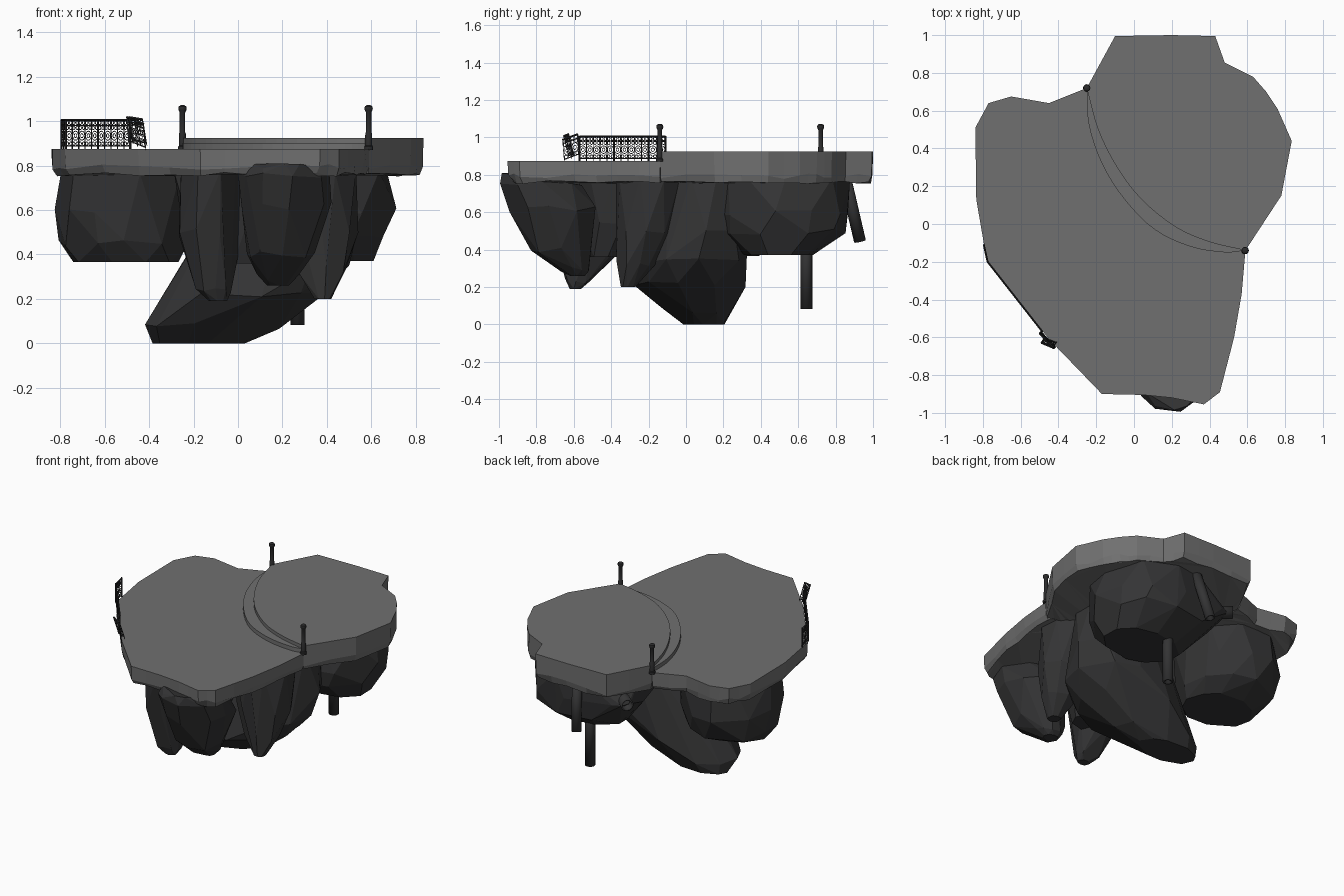
import bpy, bmesh, math, random
from mathutils import Vector, Matrix

if "Cube" in bpy.data.objects:
    bpy.data.objects.remove(bpy.data.objects["Cube"])

random.seed(7)


def material(name, rgb):
    m = bpy.data.materials.new(name)
    m.diffuse_color = (*rgb, 1)
    m.use_nodes = True
    m.node_tree.nodes["Principled BSDF"].inputs["Base Color"].default_value = m.diffuse_color
    return m


STONE = material("grey paving", (0.162, 0.162, 0.162))
ROCK = material("dark rock", (0.034, 0.034, 0.035))
IRON = material("dark iron", (0.024, 0.024, 0.025))
PIPE = material("pipe metal", (0.034, 0.034, 0.035))


def finish(bm, name, mat, smooth=False):
    bmesh.ops.recalc_face_normals(bm, faces=bm.faces[:])
    me = bpy.data.meshes.new(name)
    bm.to_mesh(me)
    bm.free()
    me.materials.append(mat)
    ob = bpy.data.objects.new(name, me)
    bpy.context.collection.objects.link(ob)
    if smooth:
        bpy.context.view_layer.objects.active = ob
        ob.select_set(True)
        bpy.ops.object.shade_smooth_by_angle(angle=math.radians(35))
        ob.select_set(False)
    return ob


def smooth_path(pts, steps=4):
    """Catmull-Rom curve through the points."""
    p = [Vector(q) for q in pts]
    p = [2 * p[0] - p[1]] + p + [2 * p[-1] - p[-2]]
    out = []
    for a, b, c, d in zip(p, p[1:], p[2:], p[3:]):
        for i in range(steps):
            t = i / steps
            out.append(tuple(0.5 * (2 * b + (c - a) * t + (2 * a - 5 * b + 4 * c - d) * t * t
                                    + (3 * b - a - 3 * c + d) * t ** 3)))
    return out + [pts[-1]]


def slab(name, outline, top, bottom, rough=0.0):
    """Prism from an outline, with a chipped lower rim when rough > 0."""
    pts = []
    for i, p in enumerate(outline):
        a, b = Vector(p), Vector(outline[(i + 1) % len(outline)])
        pts.append(a)
        if rough and (b - a).length > 0.1:
            pts.append((a + b) / 2)
    c = sum(pts, Vector((0, 0))) / len(pts)
    bm = bmesh.new()
    rings = [[bm.verts.new((p.x, p.y, top)) for p in pts]]
    if rough:
        mid = []
        for p in pts:
            q = c + (p - c) * random.uniform(0.992, 1.0)
            mid.append(bm.verts.new((q.x, q.y, bottom + random.uniform(0.02, 0.05))))
        rings.append(mid)
    low = []
    for p in pts:
        q = c + (p - c) * (random.uniform(0.965, 0.99) if rough else 1)
        low.append(bm.verts.new((q.x, q.y, bottom + random.uniform(-rough, rough))))
    rings.append(low)
    n = len(pts)
    for r, s in zip(rings, rings[1:]):
        for i in range(n):
            j = (i + 1) % n
            bm.faces.new((r[i], s[i], s[j], r[j]))
    caps = [bm.faces.new(rings[0]), bm.faces.new(rings[-1][::-1])]
    bmesh.ops.triangulate(bm, faces=caps)
    return finish(bm, name, STONE)


# Paved platforms: lower terrace, crescent step, upper terrace
inner_arc = smooth_path([(-0.25, 0.72), (-0.19, 0.5), (-0.09, 0.30), (0.04, 0.13),
                         (0.22, -0.016), (0.40, -0.095), (0.59, -0.14)])
outer_arc = smooth_path([(-0.25, 0.72), (-0.24, 0.53), (-0.17, 0.32), (-0.05, 0.13),
                         (0.11, -0.03), (0.30, -0.12), (0.48, -0.15), (0.59, -0.14)])
lower = [(-0.25, 0.72), (-0.45, 0.64), (-0.65, 0.675), (-0.77, 0.64), (-0.84, 0.51),
         (-0.835, 0.13), (-0.78, -0.19), (-0.45, -0.61), (-0.17, -0.90), (0.05, -0.905),
         (0.2, -0.92), (0.37, -0.955), (0.455, -0.89), (0.53, -0.6), (0.57, -0.37)]
upper = [(0.59, -0.14), (0.78, 0.15), (0.835, 0.44), (0.76, 0.61), (0.70, 0.70),
         (0.63, 0.78), (0.48, 0.855), (0.43, 0.995), (0.2, 1.0), (-0.1, 0.995)]
slab("lower_terrace", lower + inner_arc[:0:-1], 0.875, 0.760, 0.009)
slab("upper_terrace", upper + inner_arc[:-1], 0.925, 0.758, 0.007)
slab("terrace_step", outer_arc + inner_arc[-2:0:-1], 0.902, 0.87)


# Hanging rocks: faceted hulls around rough rings (z, cx, cy, rx, ry)
def rock(name, rings, sides=9):
    bm = bmesh.new()
    zmin = min(r[0] for r in rings)
    for z, cx, cy, rx, ry in rings:
        ph = random.uniform(0, 1)
        for i in range(sides):
            a = (i + ph + random.uniform(-0.2, 0.2)) * math.tau / sides
            k = random.uniform(0.97, 1.07)
            dz = 0 if z == zmin else random.uniform(-0.02, 0.015)
            bm.verts.new((cx + rx * k * math.cos(a), cy + ry * k * math.sin(a), z + dz))
    res = bmesh.ops.convex_hull(bm, input=bm.verts[:])
    junk = [v for v in res["geom_interior"] if isinstance(v, bmesh.types.BMVert)]
    bmesh.ops.delete(bm, geom=junk, context='VERTS')
    bmesh.ops.dissolve_limit(bm, angle_limit=math.radians(9),
                             verts=bm.verts[:], edges=bm.edges[:])
    finish(bm, name, ROCK)


rock("left_rock", [(0.78, -0.50, 0.25, 0.28, 0.34), (0.60, -0.53, 0.26, 0.29, 0.34),
                   (0.45, -0.52, 0.24, 0.28, 0.29), (0.365, -0.50, 0.20, 0.23, 0.19)], 10)
rock("front_spike_rock", [(0.78, -0.12, -0.50, 0.14, 0.25), (0.5, -0.13, -0.50, 0.14, 0.22),
                          (0.37, -0.12, -0.52, 0.11, 0.14), (0.24, -0.11, -0.58, 0.08, 0.07),
                          (0.19, -0.09, -0.59, 0.04, 0.03)])
rock("front_rock", [(0.80, 0.20, -0.87, 0.14, 0.115), (0.76, 0.21, -0.78, 0.20, 0.21),
                    (0.62, 0.22, -0.72, 0.20, 0.23), (0.40, 0.19, -0.67, 0.15, 0.16),
                    (0.30, 0.18, -0.60, 0.09, 0.08), (0.26, 0.18, -0.58, 0.05, 0.04)])
rock("middle_rock", [(0.78, -0.02, -0.36, 0.26, 0.20), (0.55, -0.03, -0.38, 0.23, 0.17),
                     (0.36, -0.02, -0.42, 0.14, 0.10)])
rock("right_spike_rock", [(0.78, 0.34, -0.19, 0.19, 0.18), (0.5, 0.36, -0.22, 0.18, 0.15),
                          (0.33, 0.37, -0.27, 0.11, 0.10), (0.2, 0.38, -0.31, 0.04, 0.04)])
rock("deep_rock", [(0.78, 0.25, 0.10, 0.25, 0.23), (0.5, 0.20, 0.08, 0.34, 0.25),
                   (0.35, 0.14, 0.05, 0.37, 0.29), (0.22, 0.04, 0.02, 0.36, 0.29),
                   (0.08, -0.12, 0.06, 0.29, 0.19), (0.0, -0.18, 0.10, 0.20, 0.11)], 10)
rock("back_rock", [(0.78, 0.31, 0.53, 0.37, 0.34), (0.6, 0.31, 0.52, 0.39, 0.35),
                   (0.64, -0.02, 0.75, 0.08, 0.07), (0.5, 0.33, 0.53, 0.35, 0.33),
                   (0.37, 0.36, 0.50, 0.25, 0.18)], 10)


# Shared tube helper
def bar(bm, a, b, r, sides=4, caps=True):
    a, b = Vector(a), Vector(b)
    d = b - a
    mat = Matrix.Translation((a + b) / 2) @ d.to_track_quat('Z', 'Y').to_matrix().to_4x4()
    bmesh.ops.create_cone(bm, cap_ends=caps, segments=sides, radius1=r, radius2=r,
                          depth=d.length, matrix=mat)


# Broken drain pipes poking out of the back rock
for name, a, b, r in [("vertical_pipe", (0.268, 0.643, 0.55), (0.268, 0.643, 0.083), 0.032),
                      ("slanted_pipe", (0.22, 0.85, 0.79), (0.17, 0.93, 0.445), 0.032),
                      ("side_pipe", (0.05, 0.66, 0.65), (-0.12, 0.80, 0.65), 0.040)]:
    bm = bmesh.new()
    bar(bm, a, b, r, 14, caps=False)
    ob = finish(bm, name, PIPE, True)
    mod = ob.modifiers.new("wall", 'SOLIDIFY')
    mod.thickness = 0.01
    mod.offset = -1

# Turned posts at both ends of the step
profile = [(0.020, 0.87), (0.020, 0.885), (0.016, 0.89), (0.015, 0.945), (0.0125, 0.95),
           (0.0125, 1.04), (0.017, 1.048), (0.019, 1.056), (0.017, 1.066), (0.008, 1.072)]
for name, x, y in [("back_post", -0.25, 0.72), ("right_post", 0.588, -0.14)]:
    bm = bmesh.new()
    n = 12
    rings = [[bm.verts.new((x + r * math.cos(i * math.tau / n),
                            y + r * math.sin(i * math.tau / n), z)) for i in range(n)]
             for r, z in profile]
    for r, s in zip(rings, rings[1:]):
        for i in range(n):
            bm.faces.new((r[i], r[(i + 1) % n], s[(i + 1) % n], s[i]))
    bm.faces.new(rings[0][::-1])
    bm.faces.new(rings[-1])
    finish(bm, name, IRON, True)


# Ornate railing: rails, uprights and scroll rings
def scroll(bm, c, u, v, r, thick=0.0022, n=12):
    w = u.cross(v).normalized()
    loops = []
    for i in range(n):
        a = i * math.tau / n
        d = u * math.cos(a) + v * math.sin(a)
        loops.append([bm.verts.new(c + d * (r + thick * p) + w * thick * q)
                      for p, q in ((1, 0), (0, 1), (-1, 0), (0, -1))])
    for i in range(n):
        A, B = loops[i], loops[(i + 1) % n]
        for k in range(4):
            bm.faces.new((A[k], A[(k + 1) % 4], B[(k + 1) % 4], B[k]))


def railing(name, start, end, up, cells):
    s, e, up = Vector(start), Vector(end), Vector(up)
    u, v = (e - s).normalized(), up.normalized()
    h, w = up.length, (e - s).length / cells
    bm = bmesh.new()
    for f, r in ((0.1, 0.003), (0.8, 0.003), (0.98, 0.005)):
        bar(bm, s + up * f, e + up * f, r)
    for i in range(cells + 1):
        p = s + u * w * i
        bar(bm, p, p + up, 0.005 if i % 5 == 0 else 0.0025)
    for i in range(cells):
        p = s + u * w * (i + 0.5)
        scroll(bm, p + v * h * 0.45, u, v, w * 0.44)
        scroll(bm, p + v * h * 0.45, u, v, w * 0.2)
        for k in (-0.25, 0.25):
            for f in (0.18, 0.72, 0.89):
                scroll(bm, p + u * w * k + v * h * f, u, v, w * 0.18, n=8)
    finish(bm, name, IRON)


railing("railing_corner", (-0.795, -0.11, 0.875), (-0.775, -0.20, 0.875), (0, 0, 0.132), 2)
railing("railing_main", (-0.775, -0.20, 0.875), (-0.485, -0.57, 0.875), (0, 0, 0.132), 10)
railing("railing_broken_a", (-0.49, -0.57, 0.90), (-0.415, -0.65, 0.87), (-0.01, -0.01, 0.12), 2)
railing("railing_broken_b", (-0.47, -0.60, 0.90), (-0.41, -0.625, 0.89), (-0.02, -0.03, 0.12), 2)
